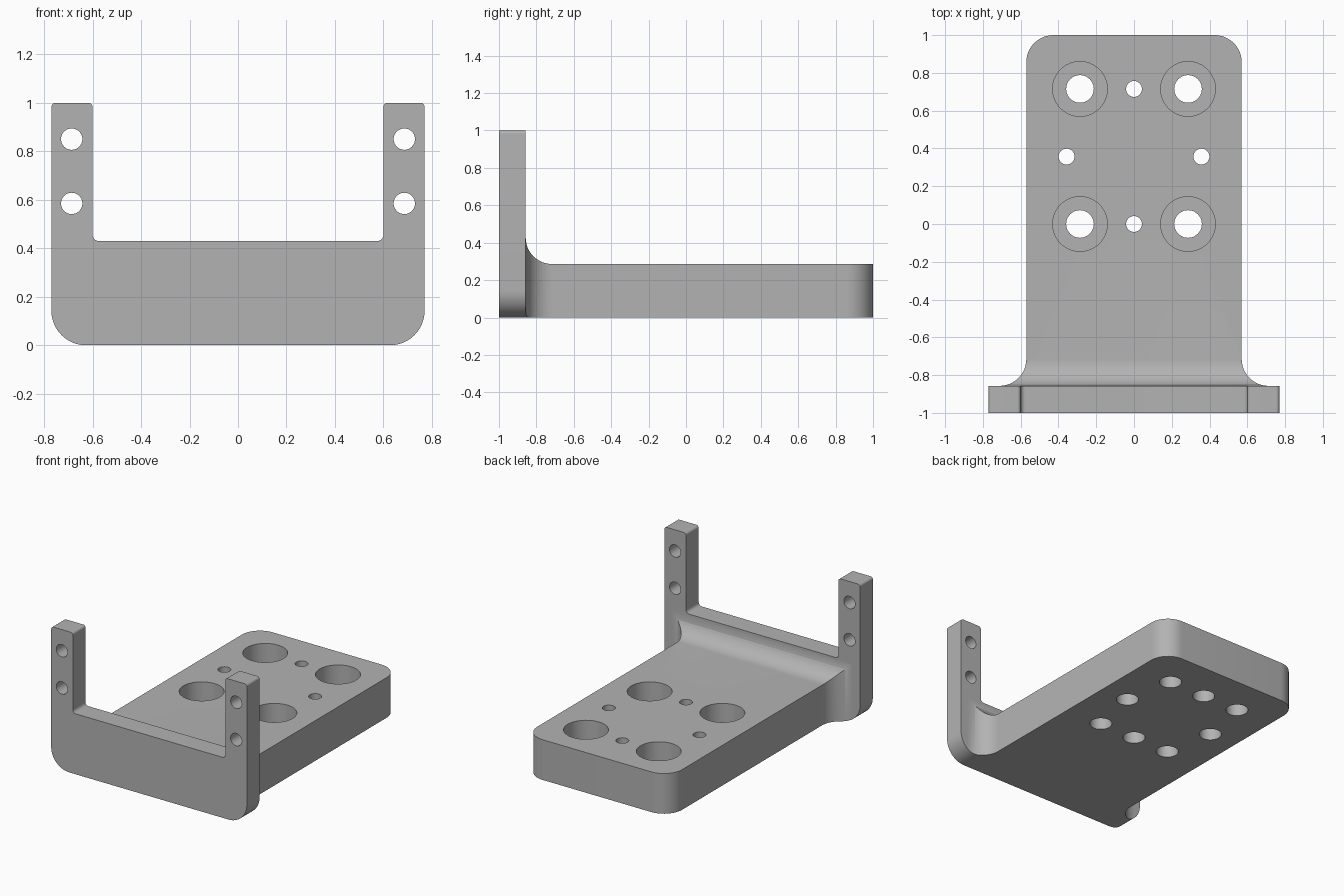
import bpy, bmesh, math
from mathutils import Vector

if "Cube" in bpy.data.objects:
    bpy.data.objects.remove(bpy.data.objects["Cube"])

grey = bpy.data.materials.new("plain grey")
grey.diffuse_color = (0.45, 0.45, 0.45, 1)
grey.use_nodes = True
grey.node_tree.nodes["Principled BSDF"].inputs["Base Color"].default_value = grey.diffuse_color


def rounded(corners, steps=12):
    """Outline from (u, v, radius) corners, with tangent arcs at radius > 0."""
    out = []
    for i, (u, v, r) in enumerate(corners):
        p = Vector((u, v))
        if r == 0:
            out.append(p)
            continue
        a = (Vector(corners[i - 1][:2]) - p).normalized()
        b = (Vector(corners[(i + 1) % len(corners)][:2]) - p).normalized()
        half = a.angle(b) / 2
        centre = p + (a + b).normalized() * (r / math.sin(half))
        start = p + a * (r / math.tan(half)) - centre
        end = p + b * (r / math.tan(half)) - centre
        sweep = start.angle_signed(end)
        for k in range(steps + 1):
            t = -sweep * k / steps
            c, s = math.cos(t), math.sin(t)
            out.append(centre + Vector((c * start.x - s * start.y, s * start.x + c * start.y)))
    return out


def prism(name, outline, axis, lo, hi):
    """Extrude an outline along one axis."""
    place = {"x": lambda p, d: (d, p[0], p[1]),
             "y": lambda p, d: (p[0], d, p[1]),
             "z": lambda p, d: (p[0], p[1], d)}[axis]
    bm = bmesh.new()
    face = bm.faces.new([bm.verts.new(place(p, lo)) for p in outline])
    ext = bmesh.ops.extrude_face_region(bm, geom=[face])
    verts = [e for e in ext["geom"] if isinstance(e, bmesh.types.BMVert)]
    bmesh.ops.translate(bm, verts=verts, vec=place((0, 0), hi - lo))
    bmesh.ops.recalc_face_normals(bm, faces=bm.faces)
    mesh = bpy.data.meshes.new(name)
    bm.to_mesh(mesh)
    bm.free()
    mesh.materials.append(grey)
    ob = bpy.data.objects.new(name, mesh)
    bpy.context.collection.objects.link(ob)
    return ob


def combine(target, tool, operation):
    mod = target.modifiers.new("cut", "BOOLEAN")
    mod.operation, mod.object, mod.solver = operation, tool, "EXACT"
    bpy.context.view_layer.objects.active = target
    bpy.ops.object.modifier_apply(modifier=mod.name)
    bpy.data.objects.remove(tool)


def drill(target, axis, u, v, r, lo, hi):
    ring = [(u + r * math.cos(k * math.tau / 48), v + r * math.sin(k * math.tau / 48))
            for k in range(48)]
    combine(target, prism("drill", ring, axis, lo, hi), "DIFFERENCE")


# Base plate: plan outline flaring into the upright, trimmed by side and front profiles
R = 0.143
plate = prism("base_plate", rounded([
    (0.57, 1, R), (-0.57, 1, R), (-0.57, -0.857, R), (-0.715, -0.857, 0),
    (-0.715, -0.93, 0), (0.715, -0.93, 0), (0.715, -0.857, 0), (0.57, -0.857, R)]),
    "z", -0.1, 0.6)
side = rounded([(-1.1, -0.2, 0), (1.1, -0.2, 0), (1.1, 0.286, 0),
                (-0.857, 0.286, R - 0.002), (-0.857, 0.428, 0), (-1.1, 0.428, 0)])
combine(plate, prism("side_trim", side, "x", -0.9, 0.9), "INTERSECT")
front = rounded([(-0.77, 0, R), (0.77, 0, R), (0.77, 0.8, 0), (-0.77, 0.8, 0)])
combine(plate, prism("front_trim", front, "y", -1.1, 1.1), "INTERSECT")

# Upright U-shaped bracket with two arms
half = [(0.77, 0, R), (0.77, 1, 0.018), (0.6, 1, 0.018), (0.6, 0.43, 0.025)]
bracket = prism("bracket", rounded(half + [(-x, z, r) for x, z, r in reversed(half)]),
                "y", -1, -0.857)
combine(bracket, plate, "UNION")

# Arm holes
for x in (-0.686, 0.686):
    for z in (0.585, 0.85):
        drill(bracket, "y", x, z, 0.044, -1.1, -0.8)

# Large holes counterbored from above
for x in (-0.286, 0.286):
    for y in (0, 0.715):
        drill(bracket, "z", x, y, 0.073, -0.1, 0.4)
        drill(bracket, "z", x, y, 0.145, 0.125, 0.4)

# Small holes counterbored from below
for x, y in ((0, 0), (0, 0.715), (-0.357, 0.357), (0.357, 0.357)):
    drill(bracket, "z", x, y, 0.042, -0.1, 0.4)
    drill(bracket, "z", x, y, 0.073, -0.1, 0.11)

bpy.ops.object.select_all(action="DESELECT")
bracket.select_set(True)
bpy.context.view_layer.objects.active = bracket
bpy.ops.object.shade_smooth_by_angle(angle=math.radians(30))
